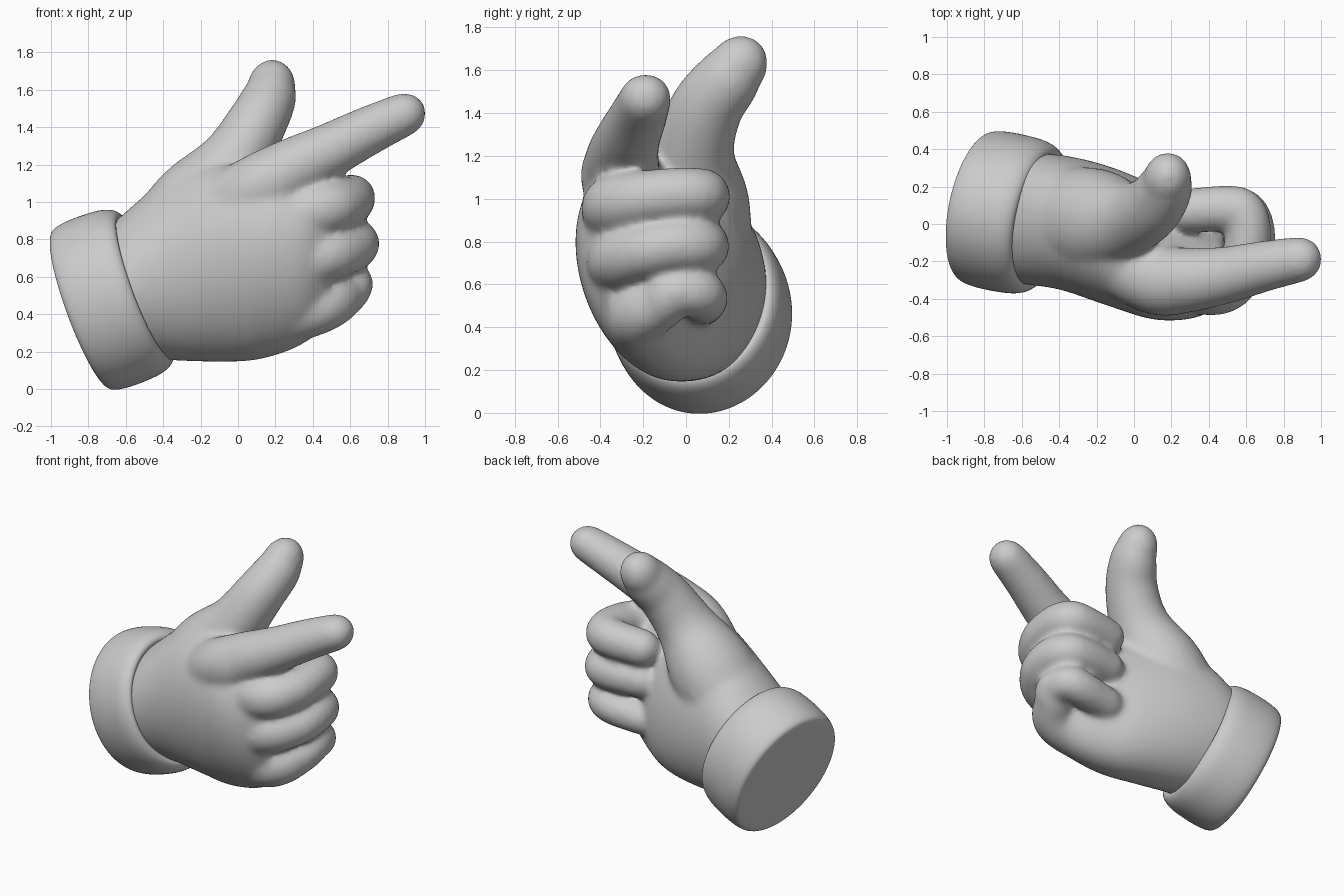
import bpy, bmesh, math
from mathutils import Vector

if "Cube" in bpy.data.objects:
    bpy.data.objects.remove(bpy.data.objects["Cube"])


def spline(pts, steps=8):
    """Catmull-Rom samples through tuples of any length."""
    p = [Vector(q) for q in pts]
    p = [2 * p[0] - p[1]] + p + [2 * p[-1] - p[-2]]
    out = []
    for i in range(1, len(p) - 2):
        a, b, c, d = p[i - 1:i + 3]
        for k in range(steps):
            t = k / steps
            out.append(0.5 * (2 * b + (c - a) * t + (2 * a - 5 * b + 4 * c - d) * t ** 2
                              + (3 * b - a - 3 * c + d) * t ** 3))
    return out + [p[-2]]


def loft(bm, rings):
    """Closed skin through rings of equal point count."""
    vs = [[bm.verts.new(co) for co in r] for r in rings]
    n = len(vs[0])
    for a, b in zip(vs, vs[1:]):
        for i in range(n):
            j = (i + 1) % n
            bm.faces.new((a[i], a[j], b[j], b[i]))
    bm.faces.new(vs[0][::-1])
    bm.faces.new(vs[-1])


def ring(c, u, v, n):
    return [c + u * math.cos(2 * math.pi * i / n) + v * math.sin(2 * math.pi * i / n)
            for i in range(n)]


def digit(bm, pts, ref, n=24, wide=1.0, tip=1.0):
    """Tapered tube with domed ends along points (x, y, z, radius)."""
    s = spline(pts)
    cs, rs = [Vector(q[:3]) for q in s], [q[3] for q in s]
    last = len(cs) - 1
    tans = [(cs[min(i + 1, last)] - cs[max(i - 1, 0)]).normalized() for i in range(last + 1)]
    dome = [math.radians(a) for a in (85, 70, 52, 35, 17)]
    st = [(cs[0] - tans[0] * rs[0] * math.sin(a), tans[0], rs[0] * math.cos(a)) for a in dome]
    st += list(zip(cs, tans, rs))
    st += [(cs[-1] + tans[-1] * rs[-1] * tip * math.sin(a), tans[-1], rs[-1] * math.cos(a))
           for a in reversed(dome)]
    rings = []
    for c, t, r in st:
        u = t.cross(ref).normalized()
        rings.append(ring(c, u * r, t.cross(u) * r * wide, n))
    loft(bm, rings)


def finish(bm, name):
    bmesh.ops.recalc_face_normals(bm, faces=bm.faces)
    me = bpy.data.meshes.new(name)
    bm.to_mesh(me)
    bm.free()
    for f in me.polygons:
        f.use_smooth = True
    ob = bpy.data.objects.new(name, me)
    bpy.context.collection.objects.link(ob)
    return ob


Y, Z = Vector((0, 1, 0)), Vector((0, 0, 1))
bm = bmesh.new()

# palm: ellipse sections (x, centre y, centre z, half depth, half height)
palm = [(-0.75, 0.05, 0.50, 0.30, 0.30), (-0.62, 0.03, 0.55, 0.345, 0.38),
        (-0.40, 0.01, 0.63, 0.36, 0.475), (-0.15, -0.06, 0.67, 0.37, 0.525),
        (0.10, -0.15, 0.67, 0.35, 0.515), (0.33, -0.22, 0.67, 0.27, 0.44),
        (0.48, -0.23, 0.69, 0.18, 0.34)]
rings = []
for x, cy, cz, ry, rz in spline(palm):
    lean = max(0.0, min(0.18, 0.14 + 0.25 * x))
    rings.append(ring(Vector((x, cy, cz)), Y * ry, Z * rz - Y * rz * lean, 48))
loft(bm, rings)

# index finger
digit(bm, [(-0.22, -0.10, 0.88, 0.19), (0.10, -0.285, 1.065, 0.195),
           (0.28, -0.30, 1.17, 0.176), (0.48, -0.275, 1.27, 0.155), (0.70, -0.225, 1.382, 0.137),
           (0.88, -0.19, 1.465, 0.123)], Z, wide=0.96, tip=1.05)

# thumb
digit(bm, [(-0.46, 0.02, 0.64, 0.26), (-0.21, 0.02, 0.97, 0.265), (-0.02, 0.03, 1.22, 0.188),
           (0.10, 0.095, 1.42, 0.162), (0.165, 0.19, 1.55, 0.147),
           (0.178, 0.24, 1.615, 0.13)], Y, wide=1.06, tip=1.2)

# three curled fingers: (knuckle z, bent z, tip z, reach, knuckle y, base radius, radius)
for zk, zb, zt, dx, yk, rk, r in ((0.92, 1.02, 1.00, 0.0, -0.345, 0.145, 0.126),
                                  (0.66, 0.78, 0.775, 0.025, -0.32, 0.145, 0.122),
                                  (0.37, 0.56, 0.51, 0.0, -0.22, 0.15, 0.114)):
    digit(bm, [(0.12, yk + 0.06, zk - 0.02, rk), (0.44, yk, 0.6 * zk + 0.4 * zb, rk),
               (0.575 + dx, yk + 0.11, 0.25 * zk + 0.75 * zb, r + 0.006),
               (0.61 + dx, -0.06, zb, r),
               (0.585 + dx / 2, 0.055, zb, r), (0.50, 0.082, (zb + zt) / 2, r),
               (0.29, 0.07, zt, r * 0.95)], Z)

hand = finish(bm, "hand")
m = hand.modifiers.new("fuse", 'REMESH')
m.mode = 'VOXEL'
m.voxel_size = 0.016
m.use_smooth_shade = True
m = hand.modifiers.new("soften", 'SMOOTH')
m.factor = 0.5
m.iterations = 26

# cuff: turned profile (distance along axis, radius) around the tilted wrist axis
axis = Vector((0.92, -0.19, 0.34)).normalized()
base = Vector((-0.845, 0.095, 0.418))
u = axis.cross(Y).normalized()
v = axis.cross(u)
profile = [(0, 0.36), (0, 0.415), (0.025, 0.44), (0.12, 0.452), (0.25, 0.448), (0.31, 0.44),
           (0.36, 0.42), (0.385, 0.385), (0.36, 0.35), (0.28, 0.33)]
bm = bmesh.new()
loft(bm, [ring(base + axis * s, u * r * 1.06, v * r * 0.95, 40) for s, r in profile])
cuff = finish(bm, "cuff")
m = cuff.modifiers.new("round", 'SUBSURF')
m.levels = m.render_levels = 2
